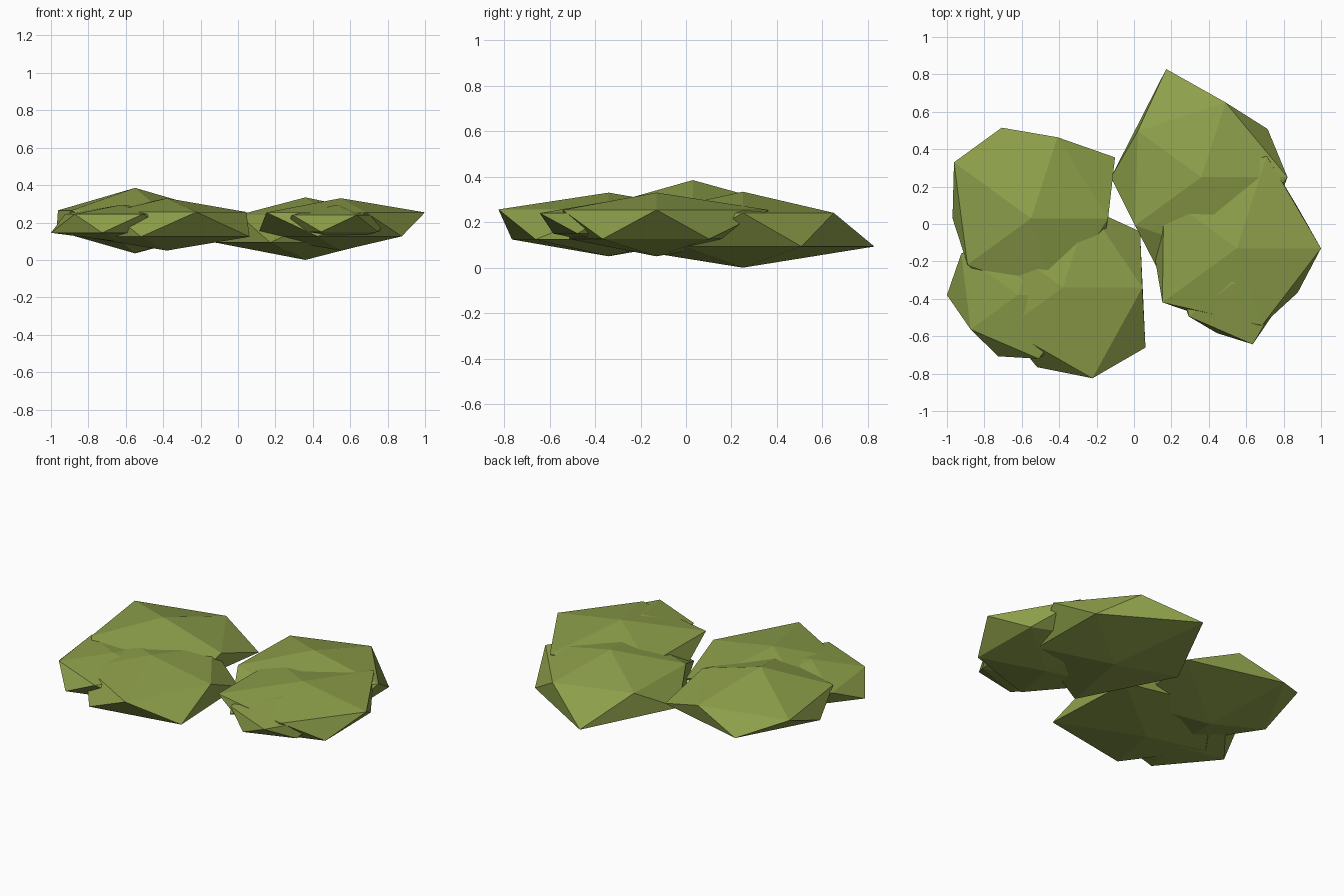
import bpy, bmesh, math

old = bpy.data.objects.get("Cube")
if old:
    bpy.data.objects.remove(old, do_unlink=True)

# Single leaf colour
leaf = bpy.data.materials.new("olive_leaf_green")
leaf.use_nodes = True
colour = (0.265, 0.345, 0.068, 1)
leaf.diffuse_color = colour
leaf.node_tree.nodes["Principled BSDF"].inputs["Base Color"].default_value = colour


def leaf_clump(name, centre, half_height, ring_height, upper, lower):
    """Flattened icosahedron; upper and lower give the reach of each ring
    corner, counter-clockwise from +x (lower ring is turned half a step)."""
    bm = bmesh.new()
    bmesh.ops.create_icosphere(bm, subdivisions=1, radius=1)
    for v in bm.verts:
        side = math.copysign(1, v.co.z)
        if abs(v.co.z) > 0.9:
            v.co.z = side * half_height
            continue
        step = math.degrees(math.atan2(v.co.y, v.co.x)) / 72
        if side > 0:
            reach = upper[round(step) % 5]
        else:
            reach = lower[round(step - 0.5) % 5]
        v.co.x *= reach
        v.co.y *= reach
        v.co.z = side * ring_height
    bmesh.ops.recalc_face_normals(bm, faces=bm.faces)
    mesh = bpy.data.meshes.new(name)
    bm.to_mesh(mesh)
    bm.free()
    mesh.materials.append(leaf)
    clump = bpy.data.objects.new(name, mesh)
    clump.location = centre
    bpy.context.collection.objects.link(clump)


# Right-hand group
leaf_clump("right_back_clump", (-.55, .03, .21), .175, .055,
           (.46, .51, .57, .47, .5), (.62, .57, .47, .5, .5))
leaf_clump("right_front_clump", (-.38, -.34, .19), .14, .066,
           (.475, .5, .5, .42, .57), (.57, .5, .5, .5, .61))
leaf_clump("right_small_clump", (-.62, -.38, .195), .1, .05,
           (.4, .4, .42, .35, .4), (.4, .4, .425, .385, .4))

# Left-hand group
leaf_clump("left_back_clump", (.36, .25, .167), .167, .074,
           (.515, .47, .47, .49, .5), (.49, .68, .54, .68, .5))
leaf_clump("left_front_clump", (.55, -.13, .19), .14, .064,
           (.503, .58, .54, .55, .485), (.44, .5, .5, .45, .45))
leaf_clump("left_small_clump", (.53, -.32, .195), .1, .045,
           (.33, .36, .36, .33, .38), (.33, .36, .33, .31, .3))
